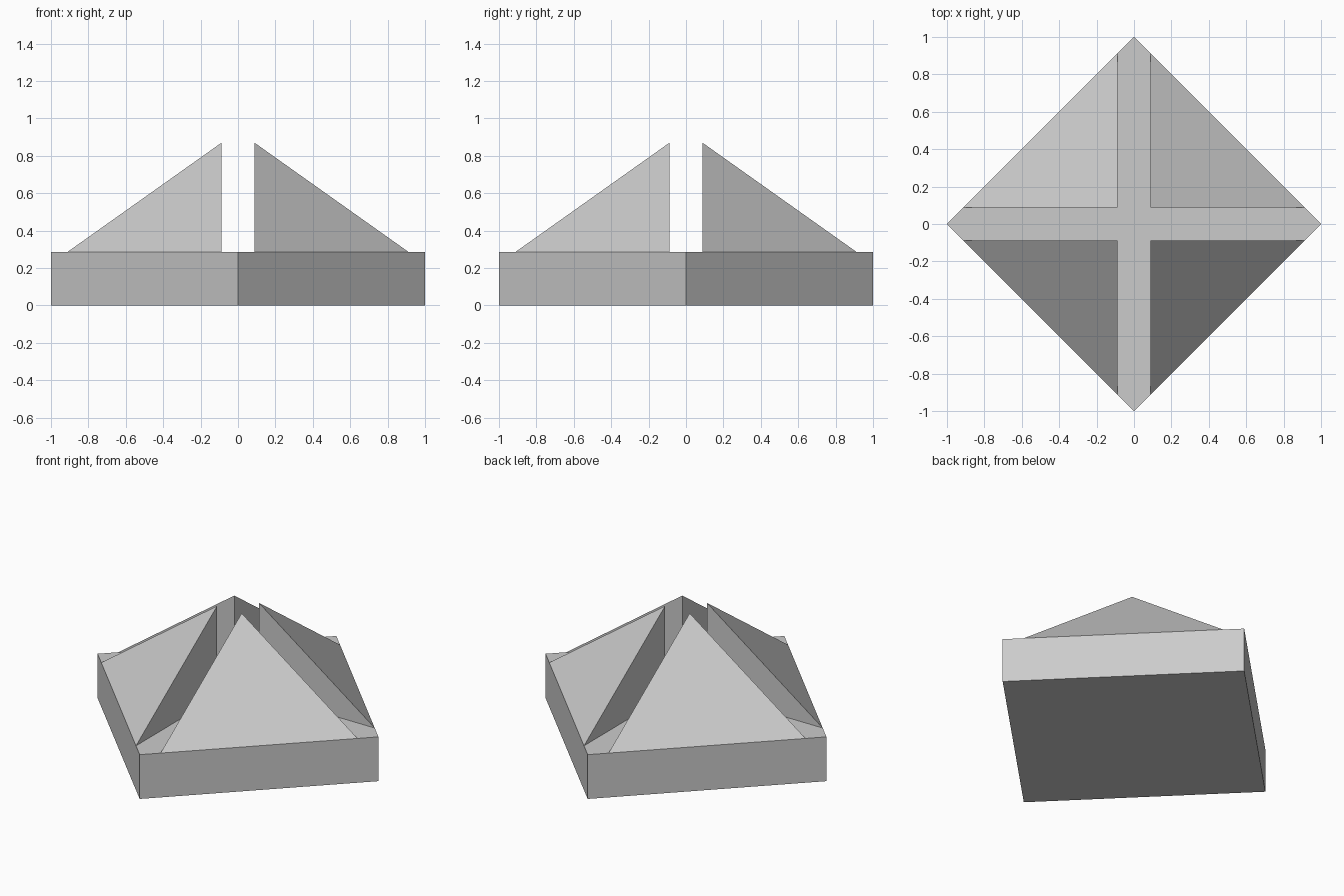
import bpy
import bmesh
from math import cos, sin, pi
from mathutils import Matrix, Vector

cube = bpy.data.objects.get("Cube")
if cube:
    bpy.data.objects.remove(cube, do_unlink=True)

BASE_H = 0.285   # slab height
PEAK_Z = 0.87    # top of the wedges
GAP = 0.0875     # half width of the cross-shaped channel

stone = bpy.data.materials.new("light_grey")
stone.use_nodes = True
colour = (0.6, 0.6, 0.6, 1.0)
stone.diffuse_color = colour
stone.node_tree.nodes["Principled BSDF"].inputs["Base Color"].default_value = colour


def add_object(name, bm):
    bmesh.ops.recalc_face_normals(bm, faces=bm.faces)
    mesh = bpy.data.meshes.new(name)
    bm.to_mesh(mesh)
    bm.free()
    mesh.materials.append(stone)
    obj = bpy.data.objects.new(name, mesh)
    bpy.context.collection.objects.link(obj)
    return obj


# Square slab standing with its corners on the axes
bm = bmesh.new()
ring = [bm.verts.new((cos(i * pi / 2), sin(i * pi / 2), 0)) for i in range(4)]
bottom = bm.faces.new(ring)
top = bmesh.ops.extrude_face_region(bm, geom=[bottom], use_keep_orig=True)
bmesh.ops.translate(bm, vec=(0, 0, BASE_H),
                    verts=[v for v in top["geom"] if isinstance(v, bmesh.types.BMVert)])
add_object("base_slab", bm)

# Four quarter-pyramid wedges, separated by the channel
corner = Vector((GAP, GAP, BASE_H))
reach = 1 - 2 * GAP
offsets = [(0, 0, 0), (reach, 0, 0), (0, reach, 0), (0, 0, PEAK_Z - BASE_H)]
names = ["back_left_wedge", "back_right_wedge", "front_right_wedge", "front_left_wedge"]
for i, name in enumerate(names):
    bm = bmesh.new()
    a, b, c, peak = [bm.verts.new(corner + Vector(o)) for o in offsets]
    for face in ((a, c, b), (a, b, peak), (b, c, peak), (c, a, peak)):
        bm.faces.new(face)
    bm.transform(Matrix.Rotation(i * pi / 2, 4, "Z"))
    add_object(name, bm)
